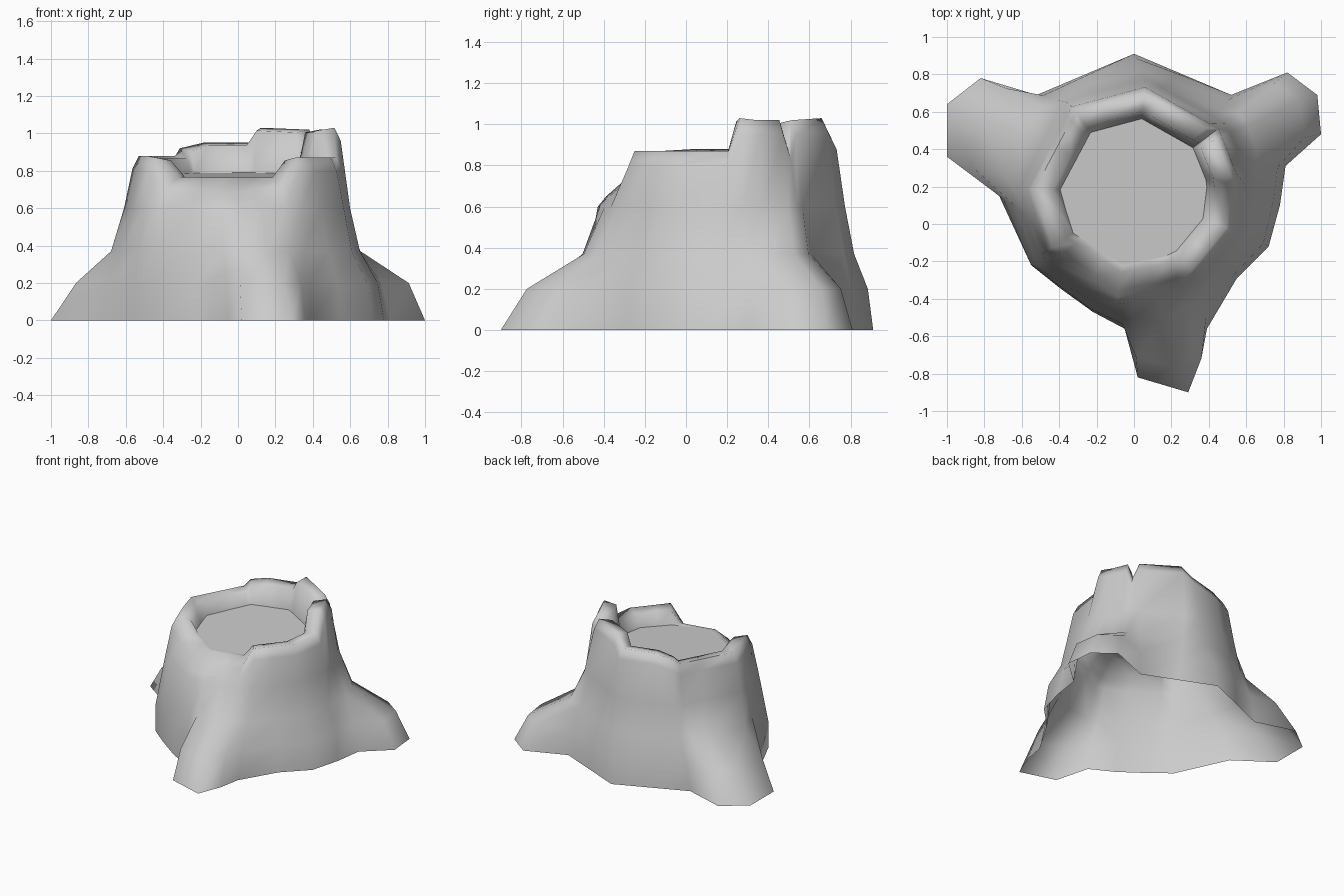
import bpy
import math

# Remove the default cube only
cube = bpy.data.objects.get("Cube")
if cube:
    bpy.data.objects.remove(cube, do_unlink=True)

CENTRE_Y = 0.17

# Ground outline, counter-clockwise, with the three root tips
outline = [(.81, .31), (1, .48), (.98, .69), (.82, .81), (.52, .69), (.26, .8),
           (0, .91), (-.26, .8), (-.52, .69), (-.82, .78), (-1, .64), (-1, .36),
           (-.73, .17), (-.55, -.22), (-.4, -.34), (-.22, -.47), (-.05, -.56),
           (.02, -.82), (.29, -.9), (.36, -.72), (.39, -.56), (.55, -.29),
           (.72, -.12), (.78, .1)]

# Broken rim: angle in degrees and height for each column
rim = [(10, 1.03), (20, 1.02), (33, 1.02), (37, .9), (42, 1.02), (76, 1.03),
       (84, .95), (112, .95), (126, .92), (131, .88), (150, .88), (178, .88),
       (195, .88), (214, .87), (221, .71), (245, .69), (261, .68), (269, .68),
       (282, .7), (296, .72), (306, .87), (320, .87), (339, .87), (364, .87)]

# Corner angles of the nine-sided trunk top
corners = [-21, 7, 37, 84, 126, 178, 213, 261, 302, 339, 367]

# Flare of the trunk: height, trunk radius, share of root reach, turn toward rim
flare = [(.2, .7, .7, .2), (.37, .645, .15, .5), (.6, .605, .02, .9)]


def polar(angle, radius, z):
    return (radius * math.cos(angle), CENTRE_Y + radius * math.sin(angle), z)


def facet(angle):
    """Distance to the side of the nine-sided outline, as a share of its radius."""
    degrees = math.degrees(angle)
    for low, high in zip(corners, corners[1:]):
        if low <= degrees <= high:
            half = math.radians(high - low) / 2
            return math.cos(half) / math.cos(angle - math.radians(low) - half)
    return 1


def floor_height(angle):
    return .775 + .015 * math.sin(angle)


def make_object(name, verts, faces, material, sharp_angle):
    mesh = bpy.data.meshes.new(name)
    mesh.from_pydata(verts, [], faces)
    mesh.materials.append(material)
    obj = bpy.data.objects.new(name, mesh)
    bpy.context.collection.objects.link(obj)
    bpy.ops.object.select_all(action='DESELECT')
    obj.select_set(True)
    bpy.context.view_layer.objects.active = obj
    bpy.ops.object.shade_smooth_by_angle(angle=math.radians(sharp_angle))
    return obj


def build_column(point, rim_point):
    """One vertical strip from the ground, over the rim, down to the floor."""
    x, y = point
    reach = math.hypot(x, y - CENTRE_Y)
    ground = math.atan2(y - CENTRE_Y, x) % math.tau
    top = math.radians(rim_point[0])
    crest = rim_point[1]
    side = facet(top)
    column = [(x, y, 0)]
    for z, radius, share, turn in flare:
        angle = ground + (top - ground) * turn
        # The roots are fuller toward +x
        root = max(0, reach - .72) * share * (1 + .15 * x)
        trunk = min(radius, reach) * (1 + (side - 1) * turn)
        column.append(polar(angle, trunk + root, z))
    floor = floor_height(top)
    column.append(polar(top, .565 * side, max(crest - .07, .65)))
    column.append(polar(top, .53 * side, crest))
    column.append(polar(top, .435 * side, max(crest - .015, floor + .003)))
    column.append(polar(top, .395 * side, floor))
    return column


wood = bpy.data.materials.new("pale_grey_wood")
wood.use_nodes = True
grey = (.6, .6, .6, 1)
wood.diffuse_color = grey
shader = next(n for n in wood.node_tree.nodes if n.type == 'BSDF_PRINCIPLED')
shader.inputs["Base Color"].default_value = grey
shader.inputs["Roughness"].default_value = .8

# Bark shell, open underneath
columns = [build_column(p, r) for p, r in zip(outline, rim)]
count, rows = len(columns), len(columns[0])
verts = [v for column in columns for v in column]
faces = []
for i in range(count):
    a, b = i * rows, (i + 1) % count * rows
    faces += [(a + k, b + k, b + k + 1, a + k + 1) for k in range(rows - 1)]
make_object("stump_bark", verts, faces, wood, 75)

# Sloping cut face inside the rim
cut = [column[-1] for column in columns]
make_object("cut_face", cut, [tuple(range(count))], wood, 30)
